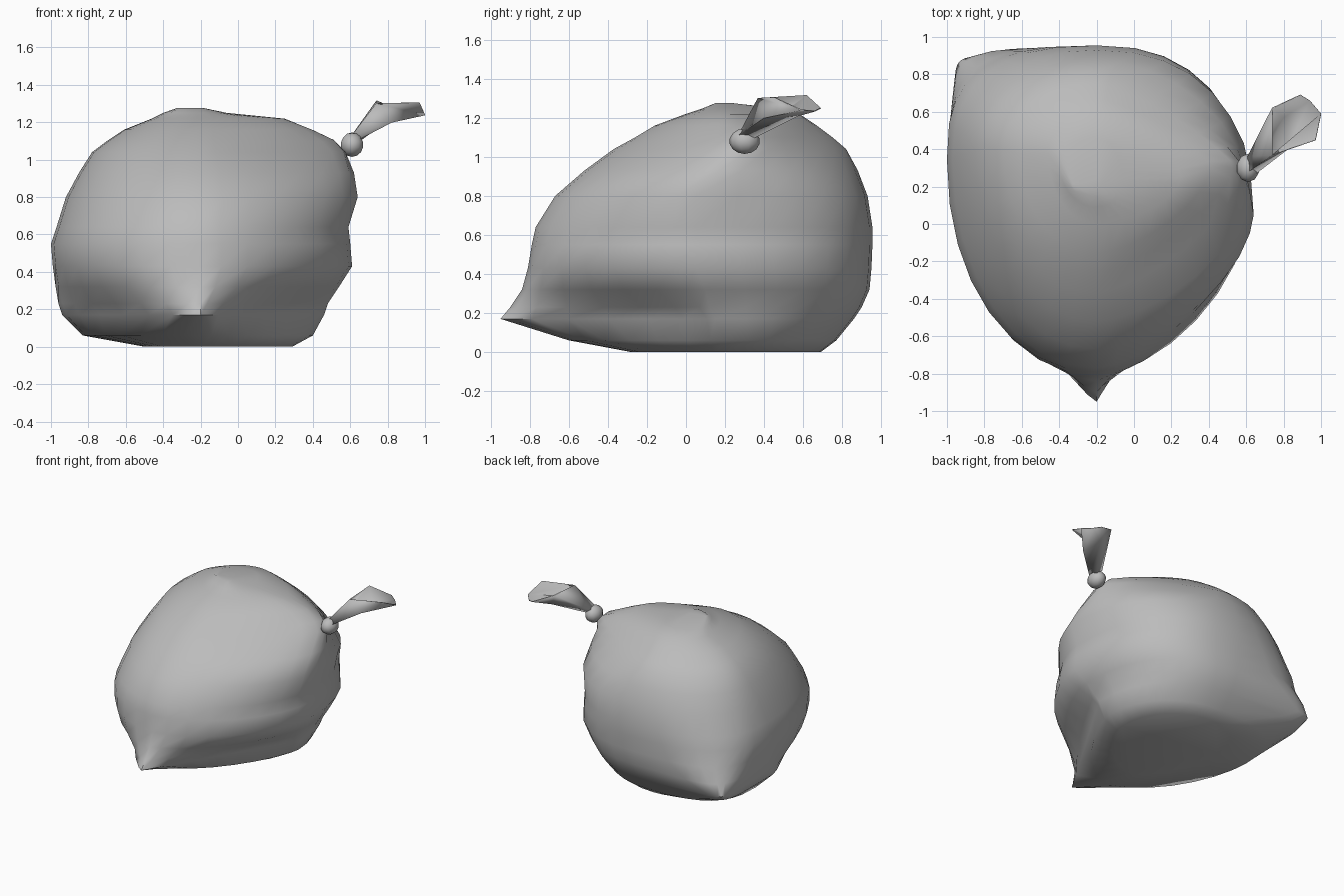
import bpy, bmesh, math
from mathutils import Vector

if "Cube" in bpy.data.objects:
    bpy.data.objects.remove(bpy.data.objects["Cube"], do_unlink=True)

# One grey plastic for everything
plastic = bpy.data.materials.new("grey plastic")
plastic.use_nodes = True
GREY = (0.5, 0.5, 0.5, 1)
plastic.diffuse_color = GREY
plastic.node_tree.nodes["Principled BSDF"].inputs["Base Color"].default_value = GREY

KNOT = Vector((0.61, 0.3, 1.08))
MID_X = -0.2           # x where the front and back bulge furthest
STEPS = 8              # points per quarter of a ring

# Outline of the sack by height: z, x min, x max, y min, y max, y of the x max
EXTENTS = [
    (0, -.5, .29, -.28, .69, .2),
    (.06, -.83, .4, -.6, .77, .2),
    (.17, -.94, .46, -.95, .86, .15),
    (.23, -.96, .48, -.9, .9, .12),
    (.32, -.975, .54, -.84, .94, .1),
    (.43, -.99, .61, -.81, .95, .05),
    (.55, -1, .6, -.79, .955, .05),
    (.64, -.97, .59, -.77, .955, .05),
    (.8, -.92, .64, -.67, .93, .05),
    (.93, -.85, .62, -.52, .88, .17),
    (1.04, -.78, .58, -.37, .82, .28),
    (1.1, -.7, .53, -.26, .75, .3),
    (1.16, -.61, .41, -.16, .67, .3),
    (1.22, -.46, .25, 0, .58, .25),
    (1.25, -.4, -.06, .09, .46, .24),
    (1.275, -.33, -.18, .15, .24, .2),
]

# Roundness of each quarter: back right, back left, front left, front right
ROUNDNESS = [
    (2.2, 2.2, 1.8, 1.6),
    (2.1, 3, 1.75, 1.4),
    (2.2, 9, 1.2, 1),
    (2.3, 16, 1.35, 1.1),
    (2.3, 6, 1.8, 1.45),
    (2.4, 3.4, 2.05, 1.65),
    (2.4, 2.8, 2.1, 1.65),
    (2.4, 2.5, 2.05, 1.6),
    (2.3, 2.2, 2, 1.65),
    (1.8, 2.1, 2, 1.6),
    (1.4, 2, 2, 1.45),
    (1.3, 2, 2, 1.4),
    (1.35, 2, 2, 1.5),
    (1.6, 2, 2, 1.7),
    (2, 2, 2, 2),
    (2, 2, 2, 2),
]


def finish(name, bm, angle):
    """Turn a bmesh into a smooth-shaded grey object."""
    bmesh.ops.recalc_face_normals(bm, faces=bm.faces[:])
    mesh = bpy.data.meshes.new(name)
    bm.to_mesh(mesh)
    bm.free()
    mesh.materials.append(plastic)
    obj = bpy.data.objects.new(name, mesh)
    bpy.context.collection.objects.link(obj)
    bpy.ops.object.select_all(action="DESELECT")
    obj.select_set(True)
    bpy.context.view_layer.objects.active = obj
    bpy.ops.object.shade_smooth_by_angle(angle=math.radians(angle))
    return obj


def ring_points(extent, roundness):
    """Closed outline made of four superellipse quarters."""
    z, x0, x1, y0, y1, right_y = extent
    left_y = y0 + 0.65 * (y1 - y0)
    points = []
    for quarter, power in enumerate(roundness):
        on_right = quarter in (0, 3)
        on_back = quarter < 2
        side_y = right_y if on_right else left_y
        reach_x = (x1 if on_right else x0) - MID_X
        reach_y = (y1 if on_back else y0) - side_y
        for step in range(STEPS):
            a = (quarter + step / STEPS) * math.pi / 2
            c = abs(math.cos(a)) ** (2 / power)
            s = abs(math.sin(a)) ** (2 / power)
            points.append((MID_X + reach_x * c, side_y + reach_y * s, z))
    return points


def bridge(bm, lower, upper, closed):
    count = len(lower)
    for i in range(count if closed else count - 1):
        j = (i + 1) % count
        bm.faces.new((lower[i], lower[j], upper[j], upper[i]))


# Sack: stacked rings, with flat base and closed crown
bm = bmesh.new()
rings = [[bm.verts.new(p) for p in ring_points(e, r)]
         for e, r in zip(EXTENTS, ROUNDNESS)]
for lower, upper in zip(rings, rings[1:]):
    bridge(bm, lower, upper, True)
bm.faces.new(rings[0][::-1])
bm.faces.new(rings[-1])

# Gathered pleats fanning out from the knot
bmesh.ops.recalc_face_normals(bm, faces=bm.faces[:])
bm.normal_update()
across, upward = Vector((0, 1, 0)), Vector((-.55, 0, .83))
for v in bm.verts:
    d = v.co - KNOT
    fade = math.exp(-(d.length / 0.3) ** 2)
    if fade > 0.02:
        turn = math.atan2(d.dot(upward), d.dot(across))
        v.co += v.normal * (0.009 * fade * math.cos(6 * turn))
finish("sack", bm, 60)

# Knot
bm = bmesh.new()
bmesh.ops.create_uvsphere(bm, u_segments=10, v_segments=7, radius=1)
for v in bm.verts:
    v.co = KNOT + Vector((v.co.x * .063, v.co.y * .078, v.co.z * .065))
finish("knot", bm, 80)

# Loose end: a four-sided sleeve out of the knot that opens into a trough
SLEEVE = [
    [(.61, .28, 1.13), (.65, .27, 1.11), (.65, .35, 1.1), (.61, .36, 1.13)],
    [(.74, .37, 1.3), (.82, .4, 1.2), (.8, .57, 1.21), (.74, .62, 1.315)],
    [(.97, .45, 1.305), (1, .59, 1.24), (.94, .66, 1.235), (.89, .69, 1.25)],
]
bm = bmesh.new()
neck, opening, lip = [[bm.verts.new(p) for p in row] for row in SLEEVE]
bridge(bm, neck, opening, True)
bridge(bm, opening, lip, False)
loose_end = finish("loose_end", bm, 50)
sheet = loose_end.modifiers.new("thickness", "SOLIDIFY")
sheet.thickness = 0.006
sheet.offset = 0
